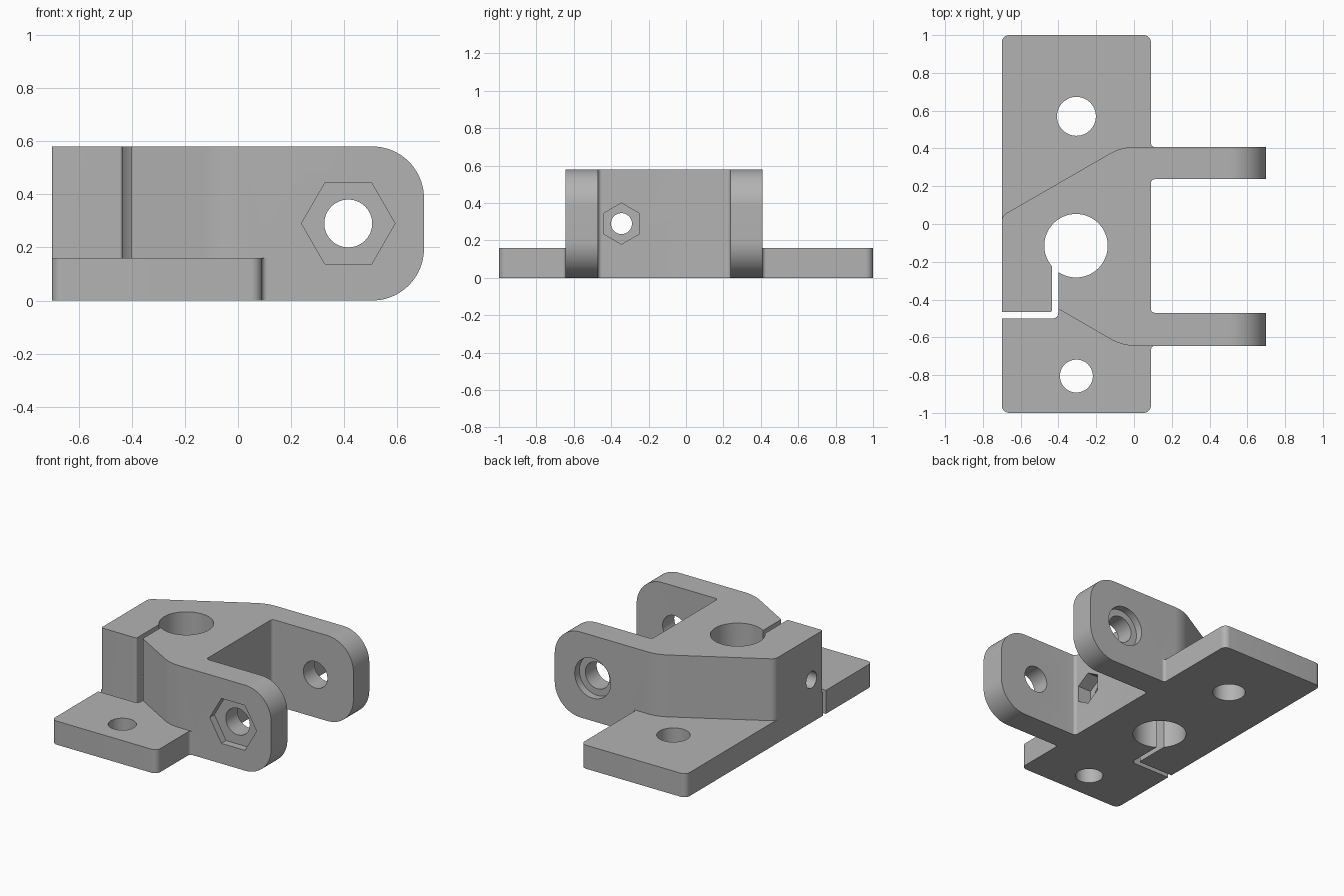
import bpy
import bmesh
import math
from mathutils import Vector

if "Cube" in bpy.data.objects:
    bpy.data.objects.remove(bpy.data.objects["Cube"], do_unlink=True)

grey = bpy.data.materials.new("plain grey")
grey.use_nodes = True
colour = (0.45, 0.45, 0.45, 1)
grey.diffuse_color = colour
for node in grey.node_tree.nodes:
    if node.type == "BSDF_PRINCIPLED":
        node.inputs["Base Color"].default_value = colour


def rounded(corners, steps=10):
    """Outline from (u, v, radius) corners, with each corner filleted."""
    out = []
    n = len(corners)
    for i, (u, v, r) in enumerate(corners):
        p = Vector((u, v))
        if r == 0:
            out.append(p)
            continue
        a = (Vector(corners[i - 1][:2]) - p).normalized()
        b = (Vector(corners[(i + 1) % n][:2]) - p).normalized()
        half = a.angle(b) / 2
        centre = p + (a + b).normalized() * (r / math.sin(half))
        start = p + a * (r / math.tan(half)) - centre
        end = p + b * (r / math.tan(half)) - centre
        sweep = start.angle(end)
        for k in range(steps + 1):
            t = k / steps
            w = start * math.sin((1 - t) * sweep) + end * math.sin(t * sweep)
            out.append(centre + w / math.sin(sweep))
    return out


def ring(u, v, r, sides=64, turn=0.0):
    return [Vector((u + r * math.cos(turn + math.tau * i / sides),
                    v + r * math.sin(turn + math.tau * i / sides)))
            for i in range(sides)]


def prism(name, outline, lo, hi, axis="z"):
    """Extrude an outline from lo to hi along an axis."""
    place = {"z": lambda p, w: (p.x, p.y, w),
             "y": lambda p, w: (p.x, w, p.y),
             "x": lambda p, w: (w, p.x, p.y)}[axis]
    bm = bmesh.new()
    low = [bm.verts.new(place(p, lo)) for p in outline]
    high = [bm.verts.new(place(p, hi)) for p in outline]
    bm.faces.new(low)
    bm.faces.new(high)
    for i in range(len(low)):
        j = (i + 1) % len(low)
        bm.faces.new((low[i], low[j], high[j], high[i]))
    bmesh.ops.recalc_face_normals(bm, faces=bm.faces)
    mesh = bpy.data.meshes.new(name)
    bm.to_mesh(mesh)
    bm.free()
    mesh.materials.append(grey)
    ob = bpy.data.objects.new(name, mesh)
    bpy.context.collection.objects.link(ob)
    return ob


def combine(target, other, operation):
    other.hide_render = True
    mod = target.modifiers.new(operation.lower(), "BOOLEAN")
    mod.operation = operation
    mod.solver = "EXACT"
    mod.object = other
    bpy.context.view_layer.objects.active = target
    bpy.ops.object.modifier_apply(modifier=mod.name)
    bpy.data.objects.remove(other, do_unlink=True)


TOP, PLATE_TOP, MID = 0.58, 0.16, 0.29
LEFT, EDGE, TIP = -0.70, 0.09, 0.70
BACK, FRONT = 0.408, -0.645

# Clamp body with two arms, as seen from above
body = prism("clamp_bracket", rounded([
    (LEFT, 0.043, 0.05), (-0.067, BACK, 0.26), (0.85, BACK, 0),
    (0.85, 0.237, 0), (EDGE, 0.237, 0.02), (EDGE, -0.47, 0.02),
    (0.85, -0.47, 0), (0.85, FRONT, 0), (-0.062, FRONT, 0.26),
    (-0.40, -0.45, 0), (-0.40, -0.467, 0), (LEFT, -0.467, 0.01)]), -0.1, 0.7)

# Round the arm ends in side profile
combine(body, prism("arm_profile", rounded([
    (-0.9, 0, 0), (TIP, 0, 0.195), (TIP, TOP, 0.195), (-0.9, TOP, 0)], 20),
    -0.9, 0.9, "y"), "INTERSECT")

# Mounting plate, filleted where it meets the arms
combine(body, prism("mounting_plate", rounded([
    (LEFT, 1, 0.04), (EDGE, 1, 0.04), (EDGE, BACK, 0.02), (0.13, BACK, 0),
    (0.13, 0.30, 0), (0.05, 0.30, 0), (0.05, -0.55, 0), (0.13, -0.55, 0),
    (0.13, FRONT, 0), (EDGE, FRONT, 0.02), (EDGE, -1, 0.04),
    (LEFT, -1, 0.04)]), 0, PLATE_TOP), "UNION")

# Clamp slot, shaft bore and plate holes
cutters = [
    prism("slot", rounded([
        (-0.8, -0.50, 0), (-0.40, -0.50, 0.03), (-0.40, -0.20, 0),
        (-0.435, -0.20, 0), (-0.435, -0.467, 0.01), (-0.8, -0.467, 0)]), -1, 1),
    prism("bore", ring(-0.307, -0.115, 0.168), -1, 1),
    prism("back_hole", ring(-0.305, 0.57, 0.103), -1, 1),
    prism("front_hole", ring(-0.305, -0.805, 0.087), -1, 1),
    # Arm pivot hole with a nut pocket in front and a round recess behind
    prism("pivot", ring(0.415, MID, 0.09), -1.5, 1.5, "y"),
    prism("nut_pocket", ring(0.415, MID, 0.176, 6), -1, FRONT + 0.05, "y"),
    prism("head_recess", ring(0.415, MID, 0.135), BACK - 0.05, 1, "y"),
    # Clamp screw hole with its nut pocket between the arms
    prism("screw", ring(-0.345, MID, 0.056, 48), -1, 1, "x"),
    prism("screw_nut", ring(-0.345, MID, 0.11, 6, math.pi / 6),
          EDGE - 0.10, 0.3, "x"),
]
for cutter in cutters:
    combine(body, cutter, "DIFFERENCE")

# Smooth the fillets and holes, keep edges sharp
bpy.ops.object.select_all(action="DESELECT")
body.select_set(True)
bpy.context.view_layer.objects.active = body
bpy.ops.object.shade_smooth_by_angle(angle=math.radians(25))
